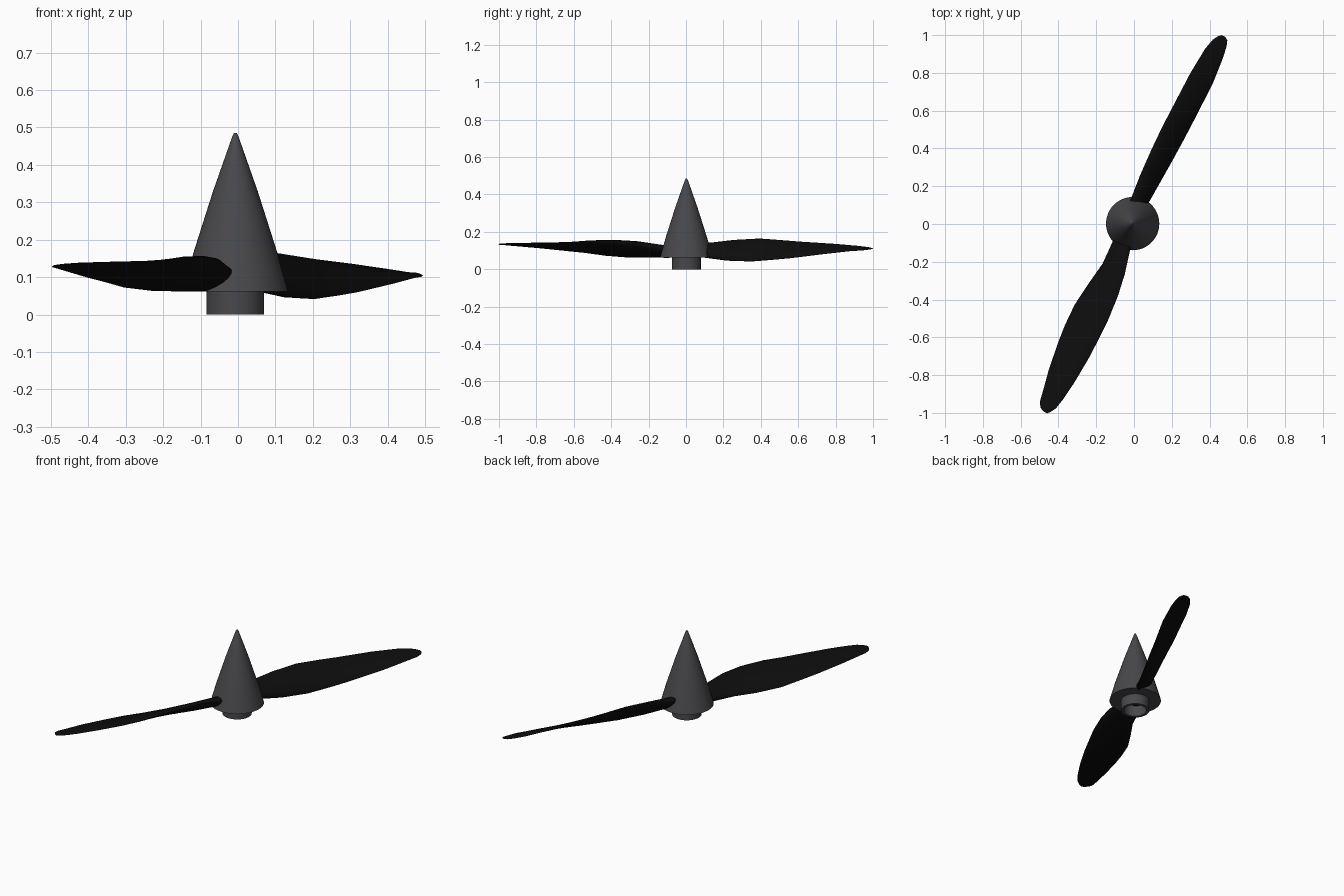
import bpy, bmesh, math
from mathutils import Vector

if "Cube" in bpy.data.objects:
    bpy.data.objects.remove(bpy.data.objects["Cube"])


def material(name, rgb):
    m = bpy.data.materials.new(name)
    m.diffuse_color = (*rgb, 1)
    m.use_nodes = True
    m.node_tree.nodes["Principled BSDF"].inputs["Base Color"].default_value = m.diffuse_color
    return m


GREY = material("dark_grey", (0.065, 0.065, 0.072))
BLACK = material("black", (0.004, 0.004, 0.004))


def finish(bm, name, mat, angle):
    bmesh.ops.remove_doubles(bm, verts=bm.verts, dist=1e-5)
    bmesh.ops.recalc_face_normals(bm, faces=bm.faces)
    me = bpy.data.meshes.new(name)
    bm.to_mesh(me)
    bm.free()
    me.materials.append(mat)
    ob = bpy.data.objects.new(name, me)
    bpy.context.collection.objects.link(ob)
    bpy.ops.object.select_all(action='DESELECT')
    bpy.context.view_layer.objects.active = ob
    ob.select_set(True)
    bpy.ops.object.shade_smooth_by_angle(angle=math.radians(angle))
    return ob


def lathe(name, profile, mat, n=48, closed=False):
    """Spin (radius, z) points around the hub axis."""
    bm = bmesh.new()
    cx, cy = -0.007, 0.002
    rings = [[bm.verts.new((cx + r * math.cos(2 * math.pi * k / n),
                            cy + r * math.sin(2 * math.pi * k / n), z))
              for k in range(n)] for r, z in profile]
    pairs = list(zip(rings, rings[1:]))
    if closed:
        pairs.append((rings[-1], rings[0]))
    for a, b in pairs:
        for k in range(n):
            j = (k + 1) % n
            bm.faces.new((a[k], a[j], b[j], b[k]))
    return finish(bm, name, mat, 35)


def blade(name, rows, sign, n=16):
    """Loft elliptical sections; rows = radius, high edge (side, z), low edge (side, z)."""
    u = Vector((0.43, 0.903, 0)) * sign
    v = Vector((0.903, -0.43, 0)) * sign
    bm = bmesh.new()
    rings = []
    for r, s1, z1, s2, z2 in rows:
        hi = u * r + v * s1 + Vector((0, 0, z1))
        lo = u * r + v * s2 + Vector((0, 0, z2))
        chord = lo - hi
        normal = u.cross(chord).normalized()
        half = (0.052 * (1 - r / 1.102) + 0.004) / 2
        rings.append([bm.verts.new((hi + lo) / 2
                                   - chord * 0.5 * math.cos(2 * math.pi * k / n)
                                   + normal * half * math.sin(2 * math.pi * k / n))
                      for k in range(n)])
    for a, b in zip(rings, rings[1:]):
        for k in range(n):
            j = (k + 1) % n
            bm.faces.new((a[k], a[j], b[j], b[k]))
    bm.faces.new(rings[0])
    bm.faces.new(rings[-1])
    return finish(bm, name, BLACK, 50)


# Pointed spinner with a hollow core
lathe("spinner", [(0, 0.486), (0.004, 0.485), (0.008, 0.477), (0.06, 0.329),
                  (0.11, 0.172), (0.141, 0.062), (0.062, 0.062),
                  (0.062, 0.2), (0, 0.22)], GREY)

# Shaft collar under the spinner
lathe("collar", [(0.077, 0), (0.077, 0.064), (0.062, 0.064), (0.062, 0)],
      GREY, closed=True)

# Twisted blades, the pair slightly rolled about its length
blade("rear_blade", [
    (0.03, -0.06, 0.13, 0.0, 0.075),
    (0.12, -0.07, 0.138, 0.018, 0.066),
    (0.25, -0.08, 0.155, 0.028, 0.048),
    (0.40, -0.086, 0.164, 0.04, 0.042),
    (0.53, -0.086, 0.155, 0.047, 0.051),
    (0.64, -0.082, 0.147, 0.051, 0.06),
    (0.85, -0.074, 0.135, 0.057, 0.083),
    (1.00, -0.059, 0.124, 0.047, 0.098),
    (1.06, -0.043, 0.118, 0.038, 0.101),
    (1.09, -0.025, 0.113, 0.028, 0.105),
    (1.102, -0.01, 0.111, 0.012, 0.109)], 1)

blade("front_blade", [
    (0.03, -0.03, 0.115, 0.05, 0.075),
    (0.12, -0.037, 0.12, 0.062, 0.07),
    (0.26, -0.07, 0.146, 0.06, 0.066),
    (0.38, -0.087, 0.154, 0.08, 0.066),
    (0.52, -0.095, 0.152, 0.1, 0.075),
    (0.64, -0.093, 0.144, 0.1, 0.09),
    (0.75, -0.089, 0.141, 0.092, 0.1),
    (0.90, -0.075, 0.14, 0.074, 0.114),
    (1.00, -0.06, 0.139, 0.056, 0.122),
    (1.06, -0.046, 0.138, 0.046, 0.127),
    (1.09, -0.028, 0.136, 0.03, 0.13),
    (1.102, -0.016, 0.134, 0.006, 0.132)], -1)
